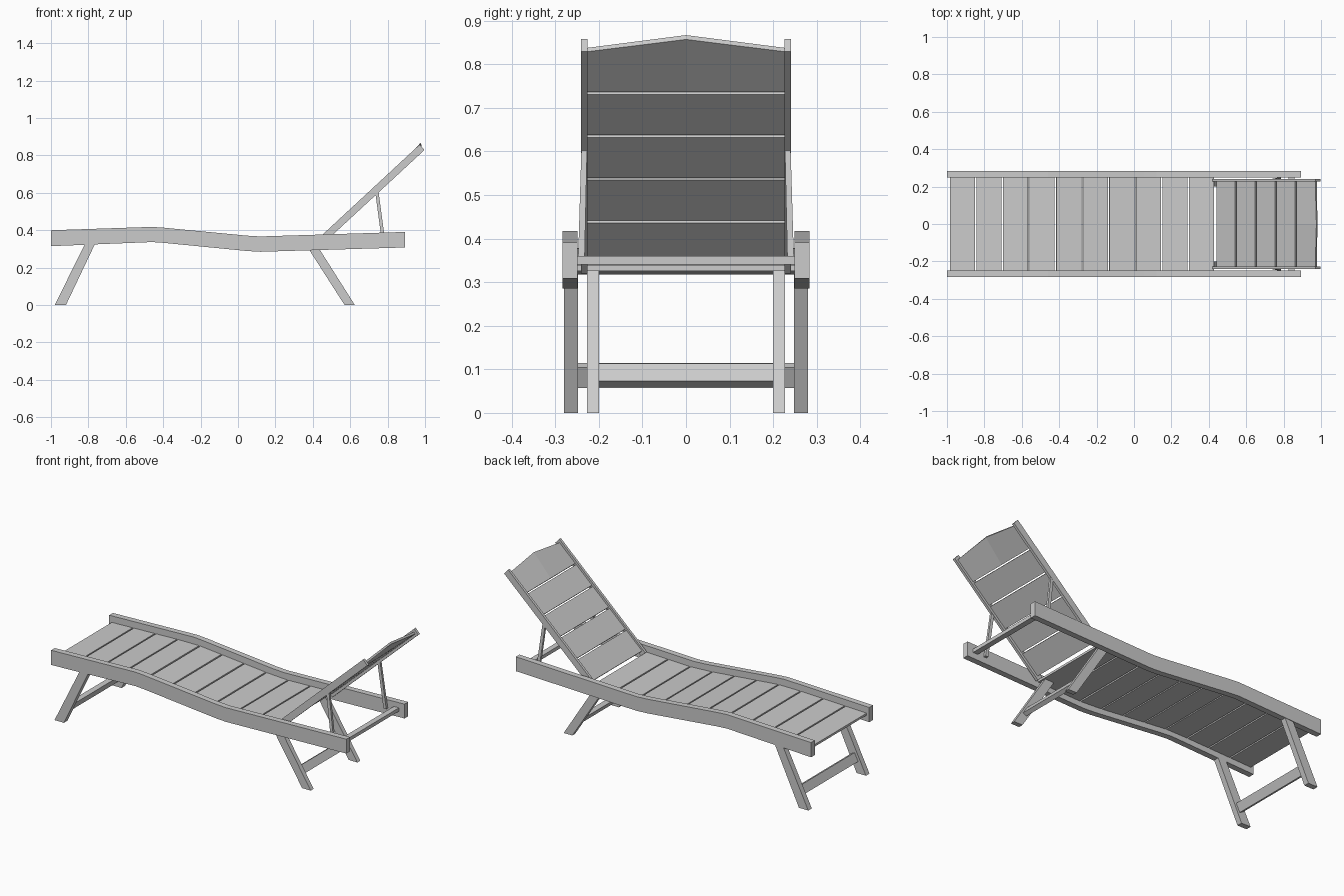
import bpy
from mathutils import Vector

if "Cube" in bpy.data.objects:
    bpy.data.objects.remove(bpy.data.objects["Cube"])


def mesh_object(name, verts, faces):
    me = bpy.data.meshes.new(name)
    me.from_pydata(verts, [], faces)
    ob = bpy.data.objects.new(name, me)
    bpy.context.collection.objects.link(ob)
    return ob


def loft(name, sections):
    """Closed solid through equal-length sections ordered along +y; each is (y, [(x, z), ...])
    with the outline running clockwise as seen from the front reversed below."""
    n = len(sections[0][1])
    verts = [(x, y, z) for y, pts in sections for x, z in pts]
    faces = [list(range(n)), list(range(len(verts) - n, len(verts)))[::-1]]
    for s in range(len(sections) - 1):
        a, b = s * n, (s + 1) * n
        faces += [(a + i, b + i, b + (i + 1) % n, a + (i + 1) % n) for i in range(n)]
    return mesh_object(name, verts, faces)


def prism(name, pts, y0, y1):
    # outline given counter-clockwise in x,z
    return loft(name, [(y0, pts), (y1, pts)])


def plank(a, b, thick):
    """Outline of a board whose centre line runs from a to b (left to right)."""
    a, b = Vector(a), Vector(b)
    d = (b - a).normalized()
    n = Vector((-d.y, d.x)) * thick / 2
    return [tuple(a - n), tuple(b - n), tuple(b + n), tuple(a + n)]


def pair(name, pts, inner, outer):
    prism(name + "_right", pts, -outer, -inner)
    prism(name + "_left", pts, inner, outer)


# wavy side rails
TOP = [(-1, .40), (-.46, .418), (-.40, .414), (.05, .371), (.12, .367), (.893, .391)]
BOTTOM = [(-1, .315), (-.46, .337), (-.40, .333), (.05, .289), (.12, .285), (.893, .308)]
pair("side_rail", BOTTOM + TOP[::-1], .249, .283)


def rail_top(x):
    for (x0, z0), (x1, z1) in zip(TOP, TOP[1:]):
        if x <= x1:
            return z0 + (z1 - z0) * (x - x0) / (x1 - x0)


# seat slats following the rail curve
STEP, GAP = .1418, .004
for i in range(10):
    a = -.987 + i * STEP + GAP
    b = a + STEP - 2 * GAP
    pts = plank((a, rail_top(a) - .044), (b, rail_top(b) - .044), .013)
    prism(f"seat_slat_{i + 1}", pts, -.25, .25)

# splayed legs: foot-end pair under the rails, head-end pair inside them
pair("foot_leg", [(-.98, 0), (-.92, 0), (-.765, .326), (-.82, .323)], .248, .28)
pair("head_leg", [(.57, 0), (.625, 0), (.417, .328), (.36, .328)], .2, .227)

# leg stretchers
prism("foot_stretcher", plank((-.919, .063), (-.896, .109), .024), -.25, .25)
prism("head_stretcher", plank((.530, .107), (.556, .067), .024), -.202, .202)

# rear cross bar between the rails
prism("rear_crossbar", [(.825, .34), (.857, .34), (.857, .36), (.825, .36)], -.25, .25)

# backrest rails
pair("backrest_rail", [(.42, .347), (.446, .32), (.997, .829), (.971, .858)], .226, .241)


# backrest slats, the last one with a peaked top edge
def back_z(x):
    return .443 + .918 * (x - .548)


for i in range(5):
    a = .441 + i * .107 + .003
    b = a + .101
    pts = plank((a, back_z(a)), (b, back_z(b)), .012)
    if i < 4:
        prism(f"backrest_slat_{i + 1}", pts, -.228, .228)
    else:
        peak = [pts[0], (.981, .857), (.975, .867), pts[3]]
        loft("backrest_top_slat", [(-.228, pts), (0, peak), (.228, pts)])

# backrest props, leaning slightly outward toward the bottom
low = [(.77, .34), (.79, .34), (.79, .36), (.768, .36)]
for side, label in ((-1, "right"), (1, "left")):
    verts = []
    for x, z, yi, yo in ((.778, .34, .233, .248), (.742, .61, .227, .24)):
        ys = sorted((side * yi, side * yo))
        verts += [(x - .009, ys[0], z), (x + .009, ys[0], z),
                  (x + .009, ys[1], z), (x - .009, ys[1], z)]
    mesh_object("backrest_prop_" + label, verts,
                [(3, 2, 1, 0), (4, 5, 6, 7), (0, 1, 5, 4), (1, 2, 6, 5), (2, 3, 7, 6), (3, 0, 4, 7)])
